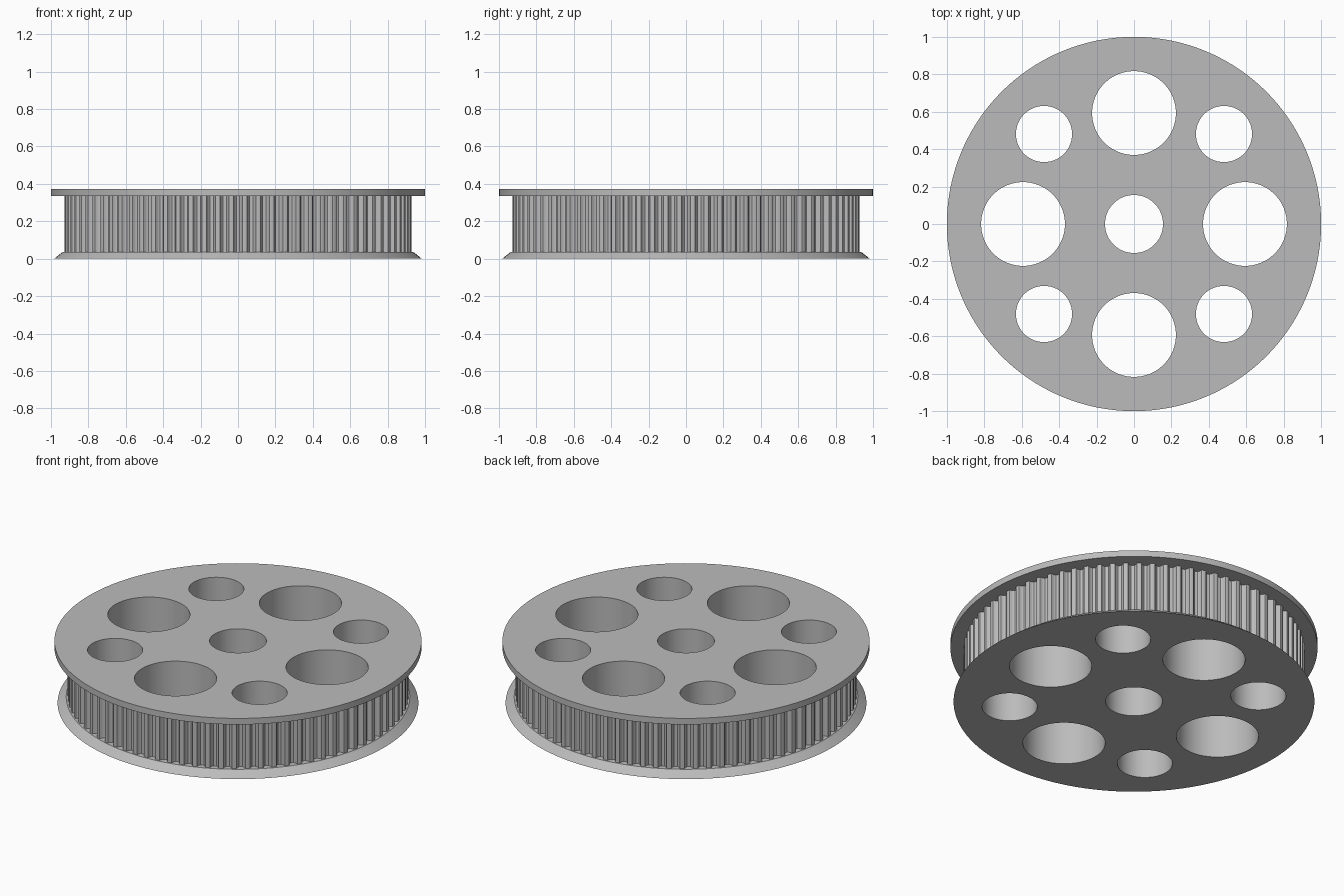
import bpy
import bmesh
from math import sin, cos, pi, tau

cube = bpy.data.objects.get("Cube")
if cube:
    bpy.data.objects.remove(cube, do_unlink=True)

TEETH = 80
BODY_R = 0.928
LOW, HIGH, TOP = 0.037, 0.336, 0.373

grey = bpy.data.materials.new("plain grey")
grey.use_nodes = True
colour = (0.5, 0.5, 0.5, 1)
grey.diffuse_color = colour
grey.node_tree.nodes["Principled BSDF"].inputs["Base Color"].default_value = colour


def circle(radius, centre=(0, 0), count=160):
    return [(centre[0] + radius * cos(tau * i / count),
             centre[1] + radius * sin(tau * i / count)) for i in range(count)]


def toothed_outline():
    # Half of one rounded groove: sideways offset, depth
    half = [(0.0275, 0), (0.0238, 0.0014), (0.022, 0.005), (0.0201, 0.0126),
            (0.0165, 0.0193), (0.0095, 0.0262)]
    groove = [(-s, d) for s, d in half] + [(0, 0.028)] + half[::-1]
    points = []
    for i in range(TEETH):
        middle = tau * i / TEETH - pi / 2
        for s, d in groove:
            a = middle + s / BODY_R
            points.append(((BODY_R - d) * cos(a), (BODY_R - d) * sin(a)))
    return points


def add_prism(bm, lower, upper, z0, z1):
    # Closed solid between two outlines with equal point counts
    a = [bm.verts.new((x, y, z0)) for x, y in lower]
    b = [bm.verts.new((x, y, z1)) for x, y in upper]
    n = len(a)
    bm.faces.new(a[::-1])
    bm.faces.new(b)
    for i in range(n):
        j = (i + 1) % n
        bm.faces.new((a[i], a[j], b[j], b[i]))


def make_object(name, bm):
    mesh = bpy.data.meshes.new(name)
    bm.to_mesh(mesh)
    bm.free()
    mesh.materials.append(grey)
    obj = bpy.data.objects.new(name, mesh)
    bpy.context.collection.objects.link(obj)
    return obj


# Cutter for the bore, four large and four small lightening holes
bm = bmesh.new()
holes = [(0.155, 0, 0)]
for k in range(4):
    a = k * pi / 2
    holes.append((0.224, 0.593 * cos(a), 0.593 * sin(a)))
    holes.append((0.15, 0.68 * cos(a + pi / 4), 0.68 * sin(a + pi / 4)))
for r, x, y in holes:
    ring = circle(r, (x, y), 72)
    add_prism(bm, ring, ring, -0.1, TOP + 0.1)
cutter = make_object("hole_cutter", bm)
cutter.hide_render = True

# Bevelled lower flange, toothed body and straight upper flange
teeth = toothed_outline()
parts = [
    ("lower_flange", circle(0.983), circle(0.936), 0, LOW),
    ("toothed_body", teeth, teeth, LOW, HIGH),
    ("upper_flange", circle(1), circle(1), HIGH, TOP),
]
bpy.ops.object.select_all(action="DESELECT")
for name, lower, upper, z0, z1 in parts:
    bm = bmesh.new()
    add_prism(bm, lower, upper, z0, z1)
    obj = make_object(name, bm)
    cut = obj.modifiers.new("holes", "BOOLEAN")
    cut.operation = "DIFFERENCE"
    cut.solver = "EXACT"
    cut.object = cutter
    bpy.context.view_layer.objects.active = obj
    obj.select_set(True)
    bpy.ops.object.modifier_apply(modifier=cut.name)
    bpy.ops.object.shade_smooth_by_angle(angle=pi / 6)
    obj.select_set(False)

bpy.data.objects.remove(cutter, do_unlink=True)
